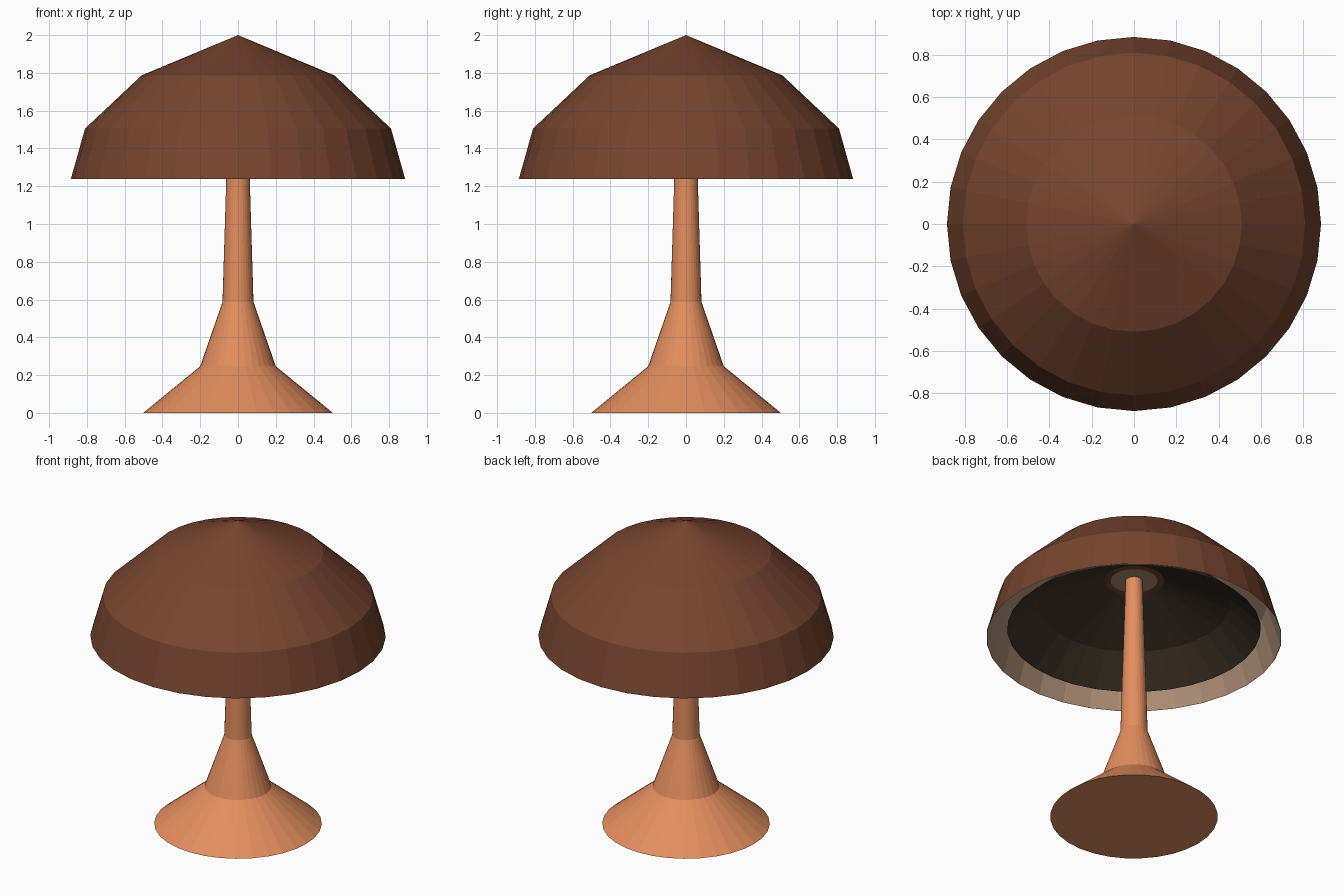
import bpy, bmesh, math

if "Cube" in bpy.data.objects:
    bpy.data.objects.remove(bpy.data.objects["Cube"])

SIDES = 32


def material(name, rgb):
    m = bpy.data.materials.new(name)
    m.diffuse_color = (*rgb, 1)
    m.use_nodes = True
    m.node_tree.nodes["Principled BSDF"].inputs["Base Color"].default_value = m.diffuse_color
    return m


terracotta = material("terracotta", (0.77, 0.27, 0.112))
brown = material("dark_brown", (0.180, 0.058, 0.028))
cream = material("cream_lining", (0.42, 0.27, 0.18))
dark = material("dark_reflector", (0.046, 0.031, 0.020))


def lathe(name, profile, mat):
    """Revolve (radius, z) points; listing them upward makes faces point outward."""
    bm = bmesh.new()
    rings = []
    for r, z in profile:
        rings.append([bm.verts.new((r * math.cos(2 * math.pi * i / SIDES),
                                    r * math.sin(2 * math.pi * i / SIDES), z))
                      for i in range(SIDES)])
    for a, b in zip(rings, rings[1:]):
        for i in range(SIDES):
            j = (i + 1) % SIDES
            bm.faces.new((a[i], a[j], b[j], b[i]))
    bmesh.ops.remove_doubles(bm, verts=bm.verts[:], dist=1e-5)
    me = bpy.data.meshes.new(name)
    bm.to_mesh(me)
    bm.free()
    me.materials.append(mat)
    ob = bpy.data.objects.new(name, me)
    bpy.context.collection.objects.link(ob)
    return ob


# Flared foot and tapering stem in one piece
lathe("base_and_stem", [(0, 0), (0.502, 0), (0.2, 0.247), (0.082, 0.587),
                        (0.05, 1.64), (0, 1.64)], terracotta)

# Faceted dome shade
shade = [(0.885, 1.238), (0.81, 1.505), (0.51, 1.787), (0, 2.0)]
lathe("shade", shade, brown)

# Pale inside of the shade, facing inward
lining = [(0.882, 1.238), (0.802, 1.50), (0.505, 1.779), (0, 1.99)]
lathe("shade_lining", lining[::-1], cream)

# Dark inner dome, parallel to the shade
lathe("reflector", [(0.18, 1.63), (0.575, 1.472), (0.76, 1.30)], dark)

# Fitting where the stem meets the reflector
lathe("fitting_ring", [(0.14, 1.63), (0.18, 1.63)], brown)
lathe("fitting_disc", [(0, 1.63), (0.14, 1.63)], cream)
